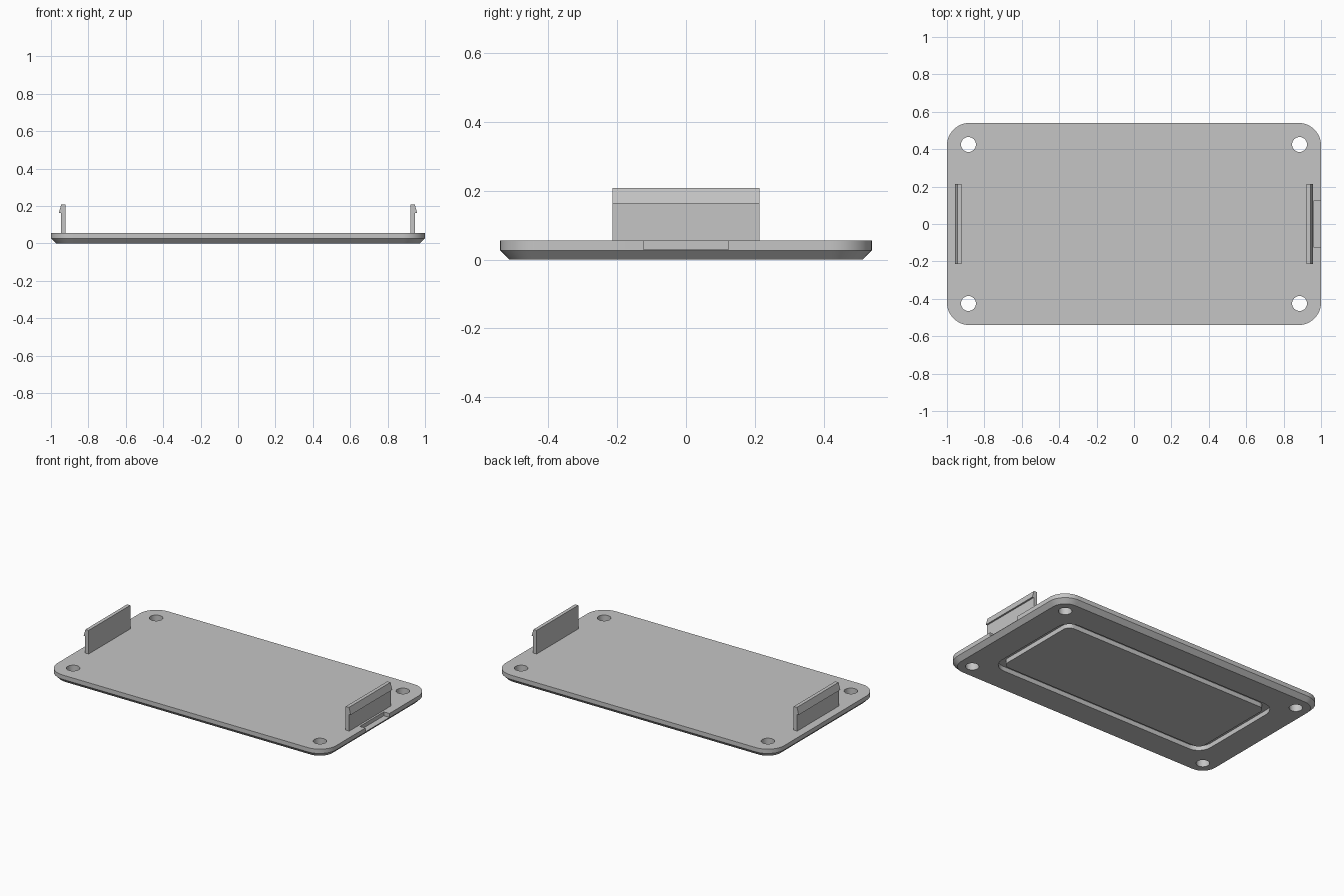
import bpy
import bmesh
from math import cos, sin, pi

cube = bpy.data.objects.get("Cube")
if cube:
    bpy.data.objects.remove(cube, do_unlink=True)

grey = bpy.data.materials.new("plain grey")
grey.use_nodes = True
GREY = (0.56, 0.56, 0.56, 1)
grey.diffuse_color = GREY
grey.node_tree.nodes["Principled BSDF"].inputs["Base Color"].default_value = GREY


def rounded_loop(hx, hy, r, steps=12):
    """Outline of a rounded rectangle, counter-clockwise."""
    pts = []
    for k, (sx, sy) in enumerate([(1, 1), (-1, 1), (-1, -1), (1, -1)]):
        for i in range(steps + 1):
            a = (k + i / steps) * pi / 2
            pts.append((sx * (hx - r) + r * cos(a), sy * (hy - r) + r * sin(a)))
    return pts


def finish(name, bm):
    bmesh.ops.recalc_face_normals(bm, faces=bm.faces)
    mesh = bpy.data.meshes.new(name)
    bm.to_mesh(mesh)
    bm.free()
    mesh.materials.append(grey)
    obj = bpy.data.objects.new(name, mesh)
    bpy.context.scene.collection.objects.link(obj)
    return obj


def loft(name, loops, ring=False):
    """Skin a stack of (outline, z); a ring closes on itself, otherwise cap."""
    bm = bmesh.new()
    rows = [[bm.verts.new((x, y, z)) for x, y in pts] for pts, z in loops]
    pairs = list(zip(rows, rows[1:]))
    if ring:
        pairs.append((rows[-1], rows[0]))
    else:
        bm.faces.new(rows[0][::-1])
        bm.faces.new(rows[-1])
    n = len(rows[0])
    for a, b in pairs:
        for i in range(n):
            j = (i + 1) % n
            bm.faces.new((a[i], a[j], b[j], b[i]))
    return finish(name, bm)


def extrude_y(name, profile, half):
    """Prism along y from an x-z profile."""
    bm = bmesh.new()
    face = bm.faces.new([bm.verts.new((x, -half, z)) for x, z in profile])
    new = bmesh.ops.extrude_face_region(bm, geom=[face])["geom"]
    verts = [v for v in new if isinstance(v, bmesh.types.BMVert)]
    bmesh.ops.translate(bm, vec=(0, 2 * half, 0), verts=verts)
    return finish(name, bm)


# Cover plate with a chamfered lower rim
W, D, T, R, C = 1.0, 0.54, 0.055, 0.12, 0.027
rim = rounded_loop(W, D, R)
plate = loft("cover_plate", [(rounded_loop(W - C, D - C, R - C), 0), (rim, C), (rim, T)])

# Cutters: four screw holes, the underside seal groove and the edge notch
cutters = []
for sx in (-1, 1):
    for sy in (-1, 1):
        hole = [(sx * 0.885 + x, sy * 0.425 + y) for x, y in rounded_loop(0.04, 0.04, 0.0399, 8)]
        cutters.append(loft("screw_hole_cutter", [(hole, -0.1), (hole, 0.2)]))

outer = rounded_loop(0.80, 0.345, 0.09)
inner = rounded_loop(0.755, 0.30, 0.045)
cutters.append(loft("seal_groove_cutter",
                    [(outer, -0.05), (outer, 0.03), (inner, 0.03), (inner, -0.05)], ring=True))
cutters.append(extrude_y("edge_notch_cutter",
                         [(0.96, 0.03), (1.1, 0.03), (1.1, 0.1), (0.96, 0.1)], 0.123))

for cutter in cutters:
    cutter.hide_render = True
    mod = plate.modifiers.new("cut", "BOOLEAN")
    mod.operation = "DIFFERENCE"
    mod.solver = "EXACT"
    mod.object = cutter

# Bake the cuts, then drop the cutters
graph = bpy.context.evaluated_depsgraph_get()
baked = bpy.data.meshes.new_from_object(plate.evaluated_get(graph))
plate.modifiers.clear()
plate.data = baked
for cutter in cutters:
    bpy.data.objects.remove(cutter, do_unlink=True)

# Snap clips with an outward barb at the top
for side, s in (("left", 1), ("right", -1)):
    clip = [(0.922, T - 0.01), (0.947, T - 0.01), (0.947, 0.163),
            (0.958, 0.163), (0.945, 0.208), (0.922, 0.208)]
    extrude_y(side + "_snap_clip", [(s * x, z) for x, z in clip], 0.213)

# Smooth the round corners and keep the edges sharp
bpy.ops.object.select_all(action="DESELECT")
plate.select_set(True)
bpy.context.view_layer.objects.active = plate
bpy.ops.object.shade_smooth_by_angle(angle=pi / 6)
